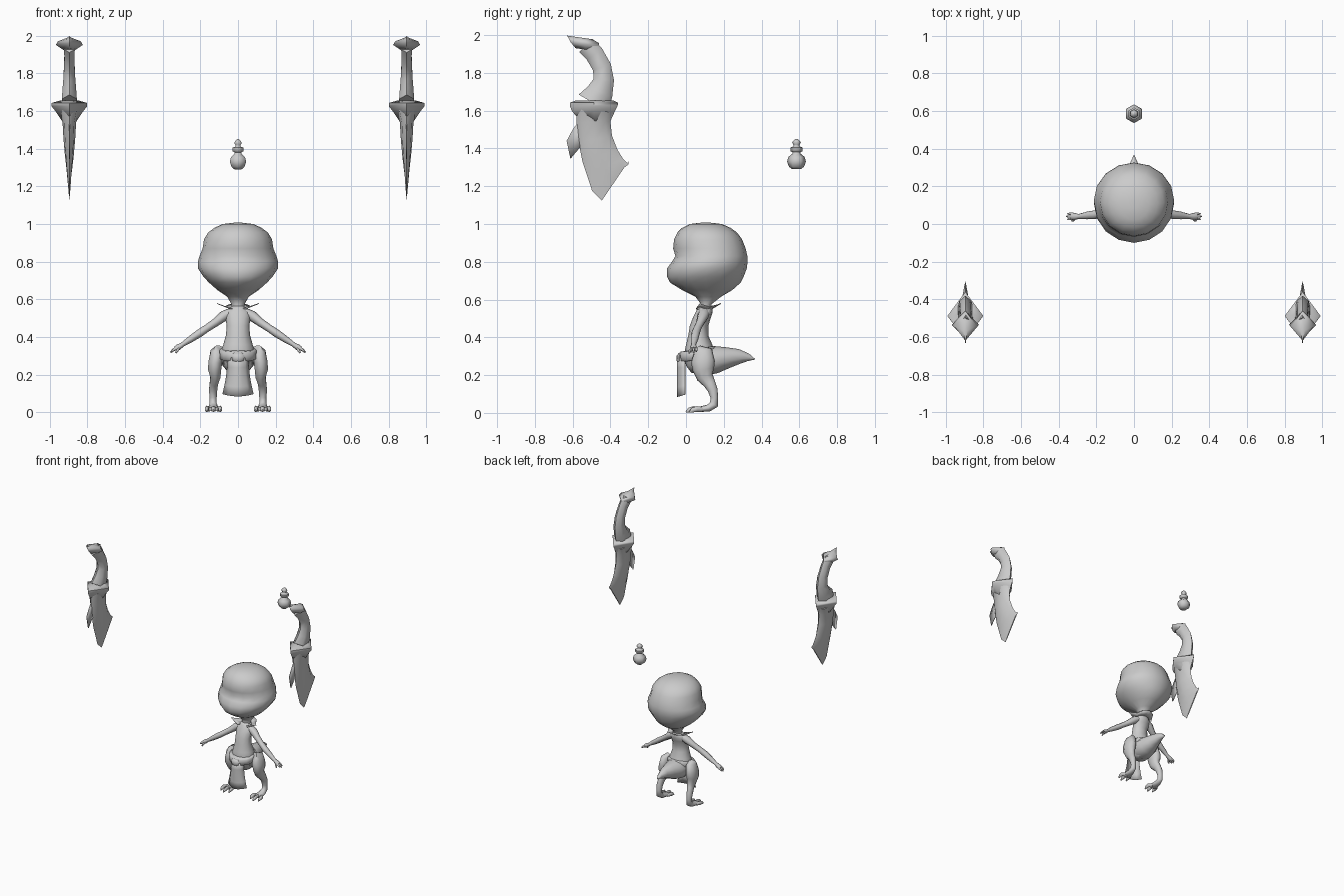
import bpy, math
from mathutils import Vector as V

grey = bpy.data.materials.new("plain_grey")
grey.diffuse_color = (0.6, 0.6, 0.6, 1)


def make(name, verts, faces, mirror=False, angle=65, thick=0):
    me = bpy.data.meshes.new(name)
    me.from_pydata(verts, [], faces)
    me.materials.append(grey)
    me.shade_smooth()
    me.set_sharp_from_angle(angle=math.radians(angle))
    ob = bpy.data.objects.new(name, me)
    bpy.context.collection.objects.link(ob)
    if thick:
        m = ob.modifiers.new("thickness", 'SOLIDIFY')
        m.thickness, m.offset = thick, 0
    if mirror:
        m = ob.modifiers.new("mirror", 'MIRROR')
        m.use_mirror_merge = False
    return ob


def loft(name, rings, n=10, follow=None, mirror=False, angle=65):
    """Skin rings (x, y, z, a, b). Level rings, or rings across the path
    with 'a' along the follow axis."""
    verts, faces = [], []
    c = [V(r[:3]) for r in rings]
    for i, r in enumerate(rings):
        u, v = V((1, 0, 0)), V((0, 1, 0))
        if follow:
            t = (c[min(i + 1, len(c) - 1)] - c[max(i - 1, 0)]).normalized()
            u = V(follow)
            u = (u - t * u.dot(t)).normalized()
            v = t.cross(u)
        for k in range(n):
            w = math.tau * k / n + math.pi / 2
            verts.append(c[i] + u * r[3] * math.cos(w) + v * r[4] * math.sin(w))
    for i in range(len(rings) - 1):
        for k in range(n):
            a, b = i * n + k, i * n + (k + 1) % n
            faces.append((a, b, b + n, a + n))
    faces += [tuple(reversed(range(n))), tuple(range(len(verts) - n, len(verts)))]
    ob = make(name, verts, faces, mirror, angle)
    return ob


def upright(name, rows, n, x=0, mirror=False, angle=65):
    """Level rings from (z, y_front, y_back, half_width), bottom to top."""
    return loft(name, [(x, (f + b) / 2, z, w, (b - f) / 2) for z, f, b, w in rows],
                n, mirror=mirror, angle=angle)


# Head with heavy brow, muzzle and narrow neck
upright("head", [
    (.53, .065, .135, .036), (.575, .08, .135, .035), (.615, .05, .185, .058),
    (.65, -.02, .245, .11), (.69, -.085, .29, .155), (.72, -.1, .305, .183),
    (.765, -.1, .322, .213), (.80, -.075, .326, .213), (.83, -.056, .325, .204),
    (.87, -.068, .316, .188), (.92, -.063, .296, .18), (.955, -.045, .27, .158),
    (.98, -.02, .235, .125), (1.0, .02, .19, .08), (1.007, .08, .13, .02)], 16)

# Torso
upright("torso", [
    (.21, .03, .13, .05), (.25, .0, .15, .08), (.31, -.01, .15, .095),
    (.36, .0, .14, .078), (.41, .012, .118, .064), (.46, .02, .118, .06),
    (.50, .035, .13, .066), (.53, .05, .14, .07), (.55, .06, .14, .05),
    (.565, .07, .135, .03)], 12)

# Tail
loft("tail", [(0, .04, .275, .08, .06), (0, .1, .277, .09, .078),
              (0, .16, .282, .08, .072), (0, .22, .292, .058, .056),
              (0, .28, .298, .036, .04), (0, .33, .294, .018, .02),
              (0, .365, .284, .002, .002)], 10, follow=(1, 0, 0))

# Arms and hands
loft("arm", [(.04, .095, .53, .03, .024), (.075, .09, .512, .03, .028),
             (.12, .075, .477, .022, .022), (.165, .06, .447, .021, .02),
             (.205, .05, .42, .023, .021), (.25, .045, .39, .02, .018),
             (.295, .04, .36, .013, .012), (.315, .04, .347, .019, .016),
             (.333, .04, .337, .018, .013)], 8, follow=(0, 1, 0), mirror=True)
for i, (y, x, z) in enumerate([(.026, .352, .322), (.04, .358, .318), (.054, .352, .324)]):
    loft(f"finger_{i}", [(.322, y, .342, .007, .008), (.342, y, .333, .007, .008),
                         (x, y, z, .004, .004)], 6, follow=(0, 1, 0), mirror=True)
loft("thumb", [(.31, .035, .345, .007, .007), (.323, .02, .328, .007, .007),
               (.33, .016, .315, .004, .004)], 6, follow=(0, 1, 0), mirror=True)

# Legs
upright_leg = [(.10, .06, .33, .03, .03), (.112, .085, .315, .036, .058),
               (.12, .09, .27, .038, .063), (.124, .092, .23, .037, .057),
               (.12, .1, .19, .028, .044), (.128, .125, .155, .023, .032),
               (.132, .142, .12, .023, .026), (.132, .15, .08, .02, .02),
               (.132, .148, .045, .02, .024), (.131, .12, .026, .026, .019),
               (.13, .08, .02, .033, .015), (.13, .06, .017, .03, .012)]
loft("leg", upright_leg, 10, follow=(1, 0, 0), mirror=True)

# Clawed toes
for i, (x, tip) in enumerate([(.094, .018), (.13, .0), (.166, .018)]):
    s = .13 + (x - .13) * .55
    loft(f"toe_{i}", [(s, .085, .018, .013, .013), (x, tip + .04, .021, .012, .015),
                      (x, tip + .018, .015, .011, .013), (x, tip, .005, .003, .004)],
         6, follow=(1, 0, 0), mirror=True)

# Belt with front knot
belt = upright("belt", [(.272, -.028, .155, .09), (.276, -.036, .16, .098),
                        (.318, -.036, .155, .1), (.324, -.028, .15, .092)], 14)
for v in belt.data.vertices:
    v.co.z += max(0, v.co.y) * .2
loft("belt_knot", [(0, -.03, .262, .012, .008), (0, -.036, .275, .03, .014),
                   (0, -.037, .3, .035, .014), (0, -.03, .318, .02, .008)], 8)

# Curved loincloth
cols, rows = 7, 5
verts = []
for r in range(rows):
    t = r / (rows - 1)
    for k in range(cols):
        s = k / (cols - 1) * 2 - 1
        verts.append((s * (.055 + .027 * t * t), -.045 + .04 * s * s,
                      .29 - t * (.205 - .012 * s * s)))
make("loincloth", verts, [(r * cols + k, r * cols + k + 1, (r + 1) * cols + k + 1,
                           (r + 1) * cols + k)
                          for r in range(rows - 1) for k in range(cols - 1)], thick=.004)

# Pointed collar around the back of the neck
verts = []
outer = [(.065, .55), (.115, .578), (.075, .562), (.085, .572), (.09, .58)]
outer += outer[-2::-1]
for k, (r, z) in enumerate(outer):
    w = math.radians(-50 + 280 * k / 8)
    verts += [(.038 * math.cos(w), .1 + .036 * math.sin(w), .55),
              (r * math.cos(w), .1 + r * .95 * math.sin(w), z)]
make("collar", verts, [(2 * k, 2 * k + 1, 2 * k + 3, 2 * k + 2) for k in range(8)],
     thick=.004)

# Hexagonal flask
loft("flask", [(0, .585, z, r, r) for z, r in [
    (1.29, .022), (1.303, .04), (1.33, .05), (1.355, .043), (1.372, .022), (1.38, .02),
    (1.386, .033), (1.405, .033), (1.411, .016), (1.419, .015), (1.43, .023),
    (1.44, .018), (1.45, .006)]], 6)

# Daggers: blade, guard, grip, pommel and side barb
X = .895
loft("blade", [(X, -.485, 1.6, .055, .095), (X, -.49, 1.54, .036, .09),
               (X, -.48, 1.45, .031, .09), (X, -.455, 1.36, .023, .098),
               (X, -.428, 1.3, .016, .105), (X, -.4, 1.245, .009, .12),
               (X, -.375, 1.228, .004, .125)], 8, follow=(1, 0, 0), mirror=True)
upright("guard", [(1.545, -.56, -.4, .038), (1.6, -.605, -.375, .075),
                  (1.625, -.615, -.362, .095), (1.642, -.615, -.36, .095),
                  (1.655, -.58, -.385, .05)], 4, X, True)
loft("grip", [(X, -.49, 1.64, .046, .09), (X, -.455, 1.7, .042, .07),
              (X, -.435, 1.765, .037, .054), (X, -.445, 1.83, .033, .05),
              (X, -.485, 1.9, .03, .05), (X, -.53, 1.945, .034, .05)],
     6, follow=(1, 0, 0), mirror=True)
pommel = upright("pommel", [(1.925, -.585, -.48, .032), (1.952, -.61, -.46, .072),
                            (1.97, -.62, -.46, .06), (1.985, -.63, -.5, .012)],
                 4, X, True)
for v in pommel.data.vertices:
    v.co.z -= (v.co.y + .6) * .14 - .008
barb = [(-.56, 1.555), (-.60, 1.50), (-.632, 1.44), (-.612, 1.345), (-.565, 1.4), (-.53, 1.45)]
make("blade_barb", [(X, y, z) for y, z in barb], [tuple(range(6))], True, thick=.006)
